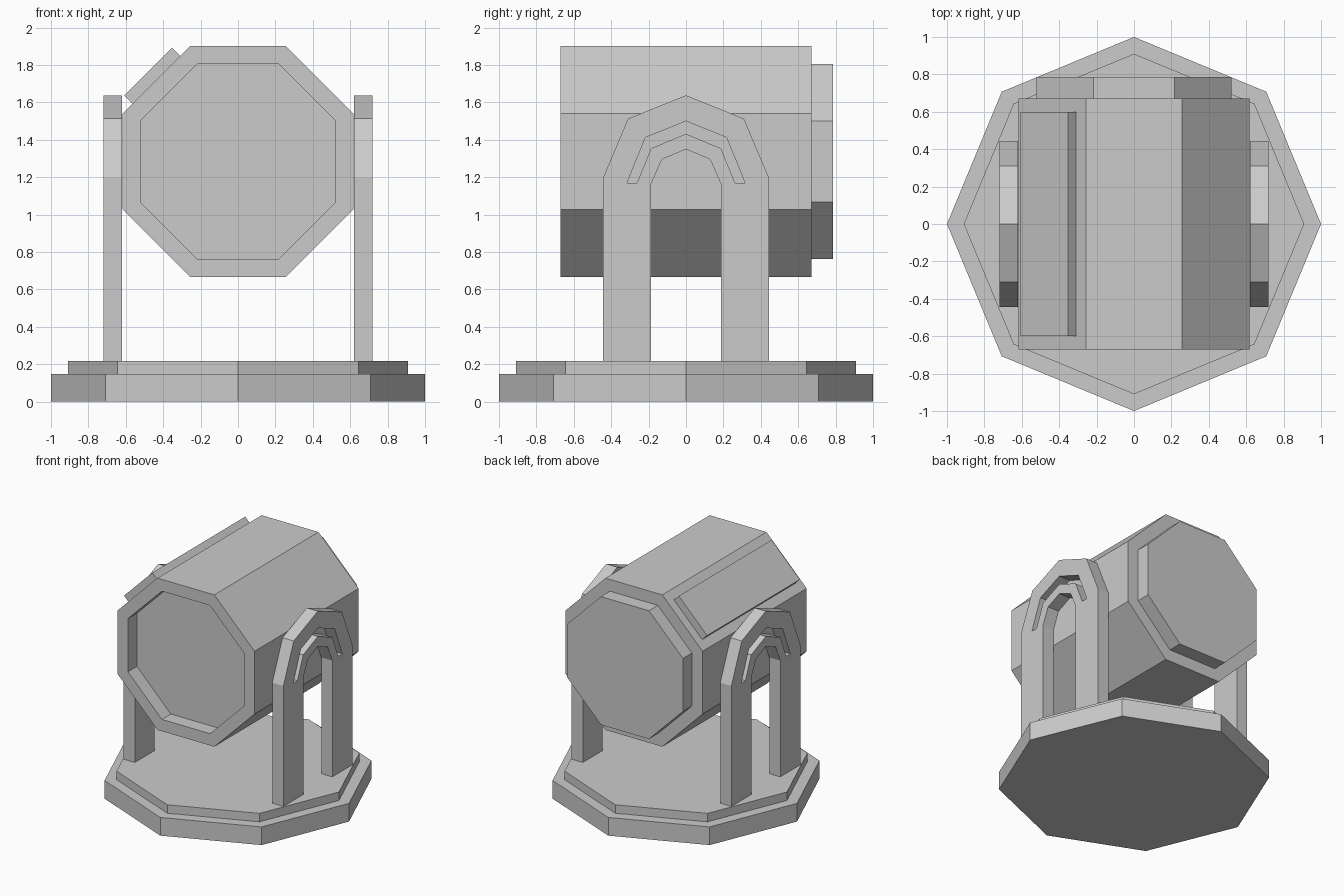
import bpy, bmesh
from math import radians, cos, pi
from mathutils import Matrix

if "Cube" in bpy.data.objects:
    bpy.data.objects.remove(bpy.data.objects["Cube"])


def finish(name, bm):
    bmesh.ops.recalc_face_normals(bm, faces=bm.faces)
    mesh = bpy.data.meshes.new(name)
    bm.to_mesh(mesh)
    bm.free()
    obj = bpy.data.objects.new(name, mesh)
    bpy.context.collection.objects.link(obj)
    return obj


def octagon(radius, depth, matrix):
    bm = bmesh.new()
    bmesh.ops.create_cone(bm, cap_ends=True, segments=8, radius1=radius,
                          radius2=radius, depth=depth, matrix=matrix)
    bm.normal_update()
    return bm


# Stepped octagonal base
for name, r, z0, z1 in (("base_lower", 1.0, 0, 0.148), ("base_upper", 0.91, 0.148, 0.217)):
    finish(name, octagon(r, z1 - z0, Matrix.Translation((0, 0, (z0 + z1) / 2))))

# Lamp drum: recessed lens in front, raised cap at the back
APOTHEM, CENTRE_Z = 0.618, 1.284
bm = octagon(APOTHEM / cos(pi / 8), 1.34,
             Matrix.Translation((0, 0, CENTRE_Z)) @ Matrix.Rotation(radians(90), 4, 'X')
             @ Matrix.Rotation(pi / 8, 4, 'Z'))
for cap in [f for f in bm.faces if abs(f.normal.y) > 0.9]:
    step = 0.115 if cap.normal.y > 0 else -0.115
    bmesh.ops.inset_individual(bm, faces=[cap], thickness=0.096, use_even_offset=True)
    bmesh.ops.inset_individual(bm, faces=[cap], thickness=0, depth=step, use_even_offset=True)
finish("lamp_drum", bm)

# Plate on the upper left slanted side
bm = bmesh.new()
bmesh.ops.create_cube(bm, size=1, matrix=Matrix.Translation((0, 0, CENTRE_Z))
                      @ Matrix.Rotation(radians(-45), 4, 'Y')
                      @ Matrix.Translation((0, 0, APOTHEM + 0.026))
                      @ Matrix.Diagonal((0.36, 1.195, 0.072, 1)))
finish("side_plate", bm)


# Arched supports with a slot, as (y, z) half profiles ending at the peak
def mirrored(half):
    return half + [(-y, z) for y, z in reversed(half) if y]


outer = mirrored([(-0.443, 0.217), (-0.443, 1.198), (-0.31, 1.513), (0, 1.638)])
opening = mirrored([(-0.187, 0.217), (-0.187, 1.163), (-0.129, 1.295), (0, 1.35)])
slot_top = mirrored([(-0.315, 1.17), (-0.217, 1.412), (0, 1.5)])
slot_low = mirrored([(-0.262, 1.17), (-0.187, 1.354), (0, 1.432)])

for side, x in (("left", -0.669), ("right", 0.669)):
    name = side + "_support"
    curve = bpy.data.curves.new(name, 'CURVE')
    curve.dimensions = '2D'
    curve.fill_mode = 'BOTH'
    curve.extrude = 0.05
    for loop in (outer + opening[::-1], slot_top + slot_low[::-1]):
        spline = curve.splines.new('POLY')
        spline.points.add(len(loop) - 1)
        for point, (y, z) in zip(spline.points, loop):
            point.co = (y, z, 0, 1)
        spline.use_cyclic_u = True
    obj = bpy.data.objects.new(name, curve)
    bpy.context.collection.objects.link(obj)
    obj.location.x = x
    obj.rotation_euler = (radians(90), 0, radians(90))
    bpy.ops.object.select_all(action='DESELECT')
    bpy.context.view_layer.objects.active = obj
    obj.select_set(True)
    bpy.ops.object.convert(target='MESH')
    bpy.ops.object.shade_flat()
